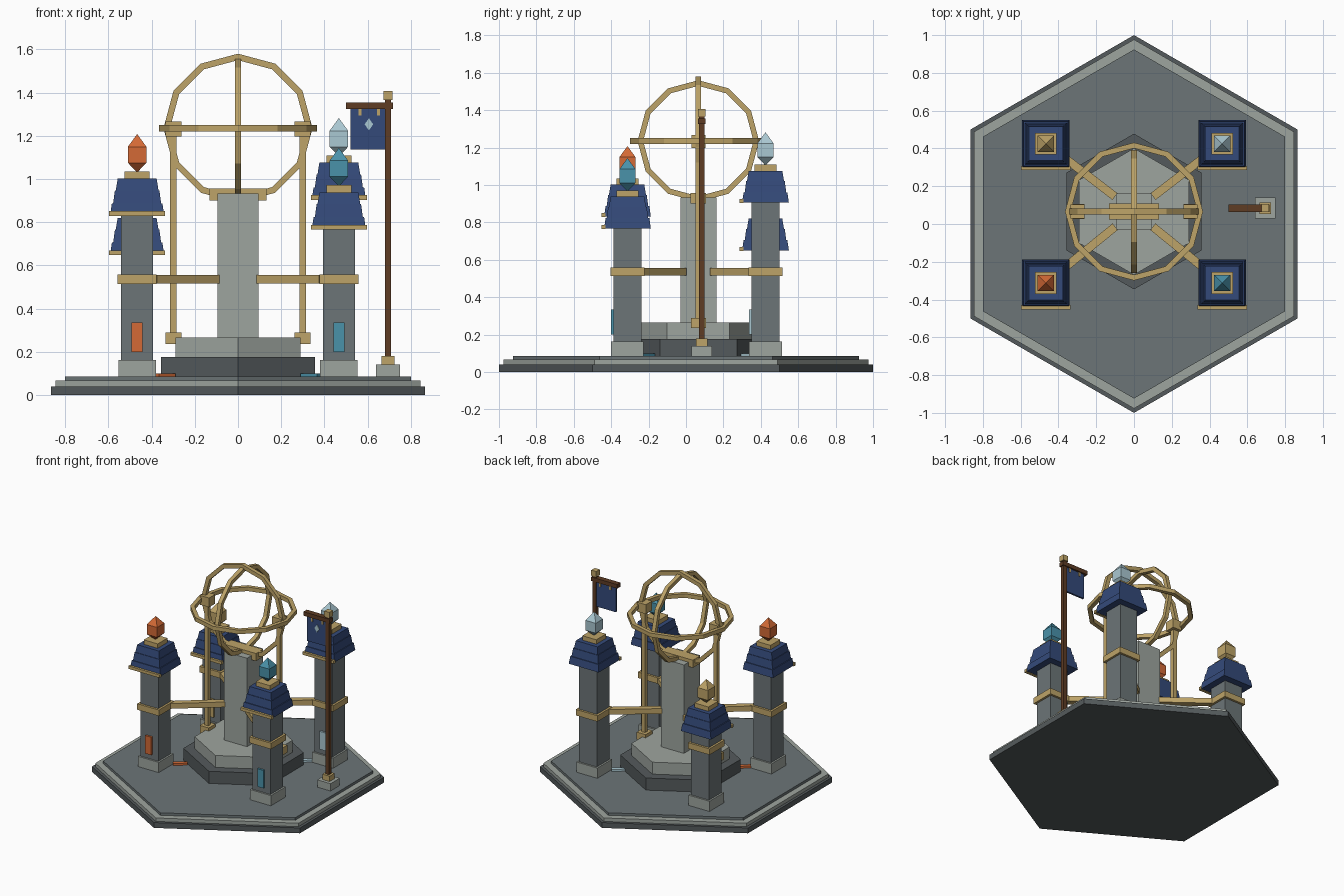
import bpy, bmesh, math
from mathutils import Matrix, Vector

if "Cube" in bpy.data.objects:
    bpy.data.objects.remove(bpy.data.objects["Cube"])


def lin(c):
    c /= 255
    return c / 12.92 if c <= 0.04045 else ((c + 0.055) / 1.055) ** 2.4


def mat(name, r, g, b):
    m = bpy.data.materials.new(name)
    m.diffuse_color = (lin(r), lin(g), lin(b), 1)
    m.use_nodes = True
    m.node_tree.nodes["Principled BSDF"].inputs["Base Color"].default_value = m.diffuse_color
    return m


DARK = mat("dark_stone", 84, 90, 92)
STONE = mat("stone", 108, 117, 119)
PALE = mat("pale_stone", 158, 165, 159)
GOLD = mat("brass", 190, 164, 104)
BLUE = mat("blue_tile", 52, 74, 122)
ORANGE = mat("orange_crystal", 212, 106, 54)
TEAL = mat("teal_crystal", 74, 146, 170)
ICE = mat("ice_crystal", 170, 200, 210)
WOOD = mat("dark_wood", 94, 60, 36)
CY = 0.066  # y of the central monument


def finish(name, bm, material):
    bmesh.ops.recalc_face_normals(bm, faces=bm.faces)
    me = bpy.data.meshes.new(name)
    bm.to_mesh(me)
    bm.free()
    me.materials.append(material)
    ob = bpy.data.objects.new(name, me)
    bpy.context.collection.objects.link(ob)
    return ob


def box(name, material, x, y, z0, z1, hx, hy, turn=0):
    bm = bmesh.new()
    bmesh.ops.create_cube(bm, size=1)
    bm.transform(Matrix.Translation((x, y, (z0 + z1) / 2)) @ Matrix.Rotation(turn, 4, 'Z')
                 @ Matrix.Diagonal((2 * hx, 2 * hy, z1 - z0, 1)))
    return finish(name, bm, material)


def stack(name, material, x, y, profile, sides, start):
    """Polygon rings (radius, z) joined into a solid; zero radius makes a point."""
    bm = bmesh.new()
    rings = []
    for r, z in profile:
        n = sides if r else 1
        rings.append([bm.verts.new((x + r * math.cos(start + math.tau * i / sides),
                                    y + r * math.sin(start + math.tau * i / sides), z))
                      for i in range(n)])
    for a, b in zip(rings, rings[1:]):
        for i in range(sides):
            j = (i + 1) % sides
            quad = [a[i % len(a)], a[j % len(a)], b[j % len(b)], b[i % len(b)]]
            bm.faces.new(list(dict.fromkeys(quad)))
    for ring in (rings[0], rings[-1]):
        if len(ring) > 1:
            bm.faces.new(ring)
    return finish(name, bm, material)


def hexa(name, material, y, r, z0, z1):
    return stack(name, material, 0, y, [(r, z0), (r, z1)], 6, math.pi / 2)


def square(name, material, x, y, profile):
    return stack(name, material, x, y, [(h * math.sqrt(2), z) for h, z in profile], 4, math.pi / 4)


def hoop(name, radius, rotation):
    """Twelve-sided ring with a square section."""
    bm = bmesh.new()
    t = 0.015
    rows = []
    for i in range(12):
        a = math.tau * i / 12
        rows.append([bm.verts.new((r * math.cos(a), r * math.sin(a), z)) for r, z in
                     ((radius - 2 * t, -t), (radius, -t), (radius, t), (radius - 2 * t, t))])
    for i in range(12):
        a, b = rows[i], rows[(i + 1) % 12]
        for k in range(4):
            bm.faces.new((a[k], b[k], b[(k + 1) % 4], a[(k + 1) % 4]))
    bm.transform(Matrix.Translation((0, CY, 1.235)) @ rotation)
    return finish(name, bm, GOLD)


# Stepped hexagonal floor
hexa("floor_slab", DARK, 0, 1.0, 0, 0.04)
hexa("floor_rim", PALE, 0, 0.977, 0.04, 0.066)
hexa("floor_top", STONE, 0, 0.924, 0.066, 0.085)

# Central monument
hexa("plinth_lower", DARK, CY, 0.412, 0.085, 0.176)
hexa("plinth_upper", PALE, CY, 0.335, 0.176, 0.266)
box("monument_pillar", PALE, 0, CY, 0.266, 0.932, 0.096, 0.096)
box("pillar_saddle", GOLD, 0, CY, 0.90, 0.957, 0.133, 0.042)

# Armillary hoops
hoop("hoop_level", 0.365, Matrix.Identity(4))
hoop("hoop_front", 0.345, Matrix.Rotation(math.pi / 2, 4, 'X'))
hoop("hoop_side", 0.325, Matrix.Rotation(math.pi / 2, 4, 'Y'))
for s, side in ((-1, "left"), (1, "right")):
    box(f"hoop_post_{side}", GOLD, s * 0.299, CY, 0.25, 1.22, 0.015, 0.015)
    box(f"hoop_post_foot_{side}", GOLD, s * 0.299, CY, 0.235, 0.29, 0.037, 0.04)
    box(f"hoop_post_head_{side}", GOLD, s * 0.299, CY, 1.197, 1.267, 0.037, 0.037)

# Four towers: name, centre, eave height, crystal colour
towers = [("front_left", -0.467, -0.313, 0.832, ORANGE), ("front_right", 0.467, -0.313, 0.768, TEAL),
          ("back_left", -0.467, 0.425, 0.65, GOLD), ("back_right", 0.467, 0.425, 0.906, ICE)]
for n, x, y, b, gem in towers:
    box(f"tower_foot_{n}", PALE, x, y, 0.085, 0.162, 0.087, 0.087)
    box(f"tower_shaft_{n}", STONE, x, y, 0.162, b, 0.074, 0.074)
    box(f"tower_band_{n}", GOLD, x, y, 0.513, 0.558, 0.09, 0.09)
    box(f"tower_window_{n}", gem, x, y - 0.08, 0.2, 0.335, 0.025, 0.008)
    # Flared roof tiers with a brass eave on the front
    square(f"roof_{n}", BLUE, x, y,
           [(0.125, b), (0.117, b + 0.055), (0.111, b + 0.055), (0.103, b + 0.115),
            (0.099, b + 0.115), (0.09, b + 0.17)])
    box(f"roof_eave_{n}", GOLD, x, y - 0.128, b - 0.003, b + 0.019, 0.13, 0.011)
    box(f"roof_cap_{n}", GOLD, x, y, b + 0.165, b + 0.203, 0.058, 0.058)
    square(f"crystal_{n}", gem, x, y,
           [(0, b + 0.198), (0.043, b + 0.243), (0.043, b + 0.317), (0, b + 0.376)])
    # Beam to the monument and a floor inlay beneath it
    d = Vector((-x, CY - y)).normalized()
    turn = math.atan2(d.y, d.x)
    end = Vector((math.copysign(0.1, x), CY + math.copysign(0.08, y)))
    start = Vector((x, y)) + d * 0.1
    mid = (start + end) / 2
    box(f"beam_{n}", GOLD, mid.x, mid.y, 0.516, 0.555, (end - start).length / 2, 0.022, turn)
    p = Vector((x, y)) + d * 0.168
    box(f"floor_inlay_{n}", gem, p.x, p.y, 0.085, 0.1, 0.05, 0.015, turn)

# Banner pole
PX, PY = 0.695, 0.084
box("banner_base", PALE, PX, PY, 0.085, 0.14, 0.055, 0.055)
box("banner_foot", GOLD, PX, PY, 0.14, 0.18, 0.03, 0.03)
box("banner_pole", WOOD, PX, PY, 0.18, 1.37, 0.014, 0.014)
box("banner_finial", GOLD, PX, PY, 1.365, 1.407, 0.021, 0.021)
box("banner_arm", WOOD, 0.609, PY, 1.325, 1.355, 0.109, 0.02)
box("banner_cloth", BLUE, 0.602, PY, 1.137, 1.33, 0.081, 0.007)
for i, x in enumerate((0.565, 0.65)):
    box(f"banner_tab_{i}", GOLD, x, PY, 1.295, 1.327, 0.007, 0.012)
# Diamond plate on the cloth
bm = bmesh.new()
bmesh.ops.create_cube(bm, size=1)
bm.transform(Matrix.Translation((0.606, PY - 0.009, 1.253)) @ Matrix.Diagonal((0.7, 1, 1, 1))
             @ Matrix.Rotation(math.pi / 4, 4, 'Y') @ Matrix.Diagonal((0.04, 0.007, 0.04, 1)))
finish("banner_diamond", bm, ICE)
